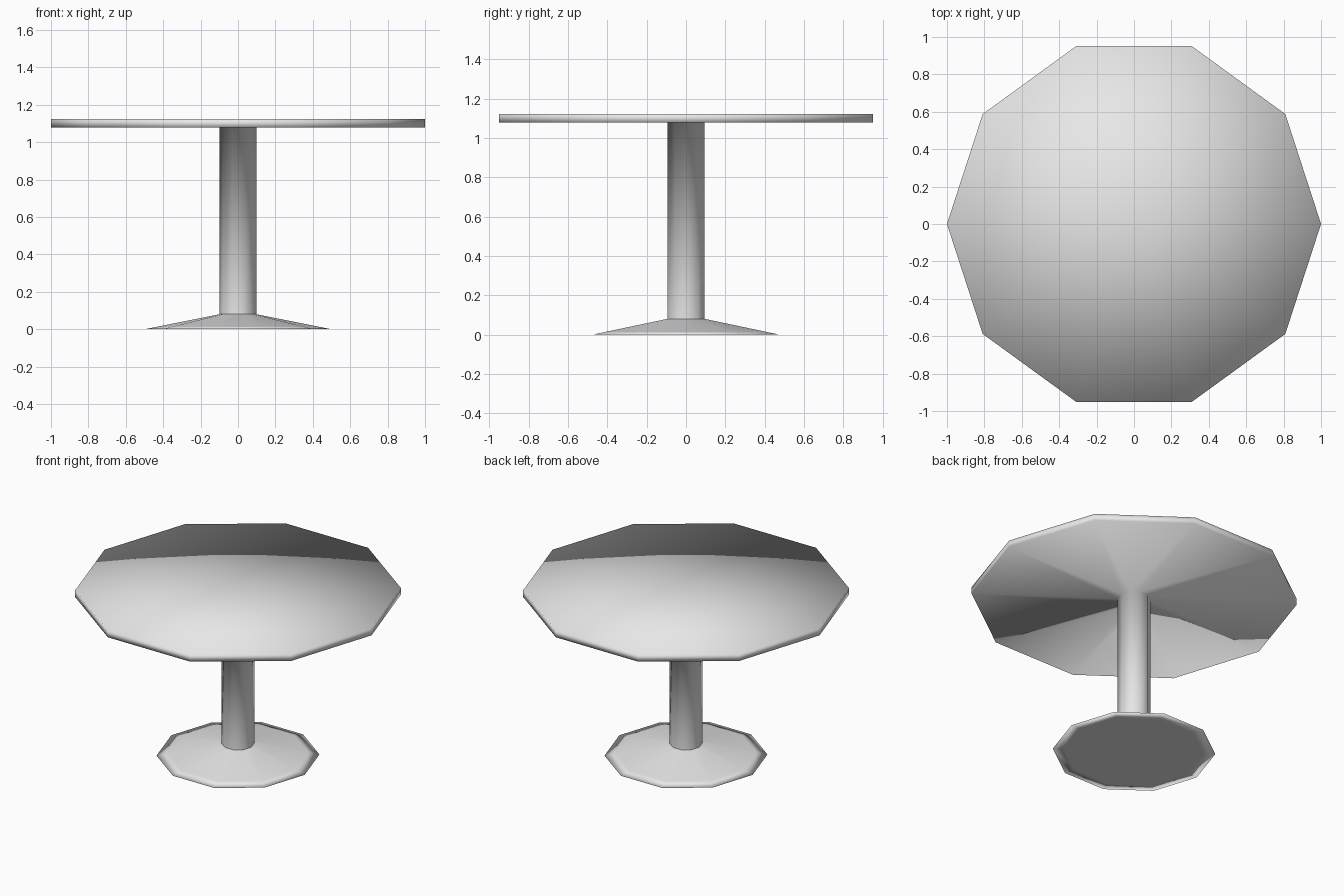
import bpy
import bmesh
from math import cos, sin, tau

SIDES = 10

cube = bpy.data.objects.get("Cube")
if cube:
    bpy.data.objects.remove(cube, do_unlink=True)

# Single plain grey finish
grey = bpy.data.materials.new("plain_grey")
grey.use_nodes = True
grey.diffuse_color = (0.8, 0.8, 0.8, 1)
grey.node_tree.nodes["Principled BSDF"].inputs["Base Color"].default_value = grey.diffuse_color


def lathe(name, profile):
    """Turn an (r, z) profile, listed from bottom to top, into a ten-sided smooth solid."""
    bm = bmesh.new()
    rings = []
    for r, z in profile:
        count = SIDES if r else 1
        rings.append([bm.verts.new((r * cos(tau * i / SIDES), r * sin(tau * i / SIDES), z))
                      for i in range(count)])
    for low, high in zip(rings, rings[1:]):
        for i in range(SIDES):
            j = (i + 1) % SIDES
            if len(low) == 1:
                face = (low[0], high[j], high[i])
            elif len(high) == 1:
                face = (low[i], low[j], high[0])
            else:
                face = (low[i], low[j], high[j], high[i])
            bm.faces.new(face).smooth = True
    mesh = bpy.data.meshes.new(name)
    bm.to_mesh(mesh)
    bm.free()
    mesh.materials.append(grey)
    obj = bpy.data.objects.new(name, mesh)
    bpy.context.collection.objects.link(obj)
    return obj


# Low conical foot, with a narrow support ring either side of its thin rim
lathe("foot", [(0, 0), (0.43, 0), (0.5, 0), (0.43, 0.014), (0.1, 0.08)])

# Column flowing into the thin ten-sided tabletop
lathe("column_and_tabletop",
      [(0.1, 0.08), (0.1, 1.078), (1, 1.078), (1, 1.123), (0, 1.123)])
